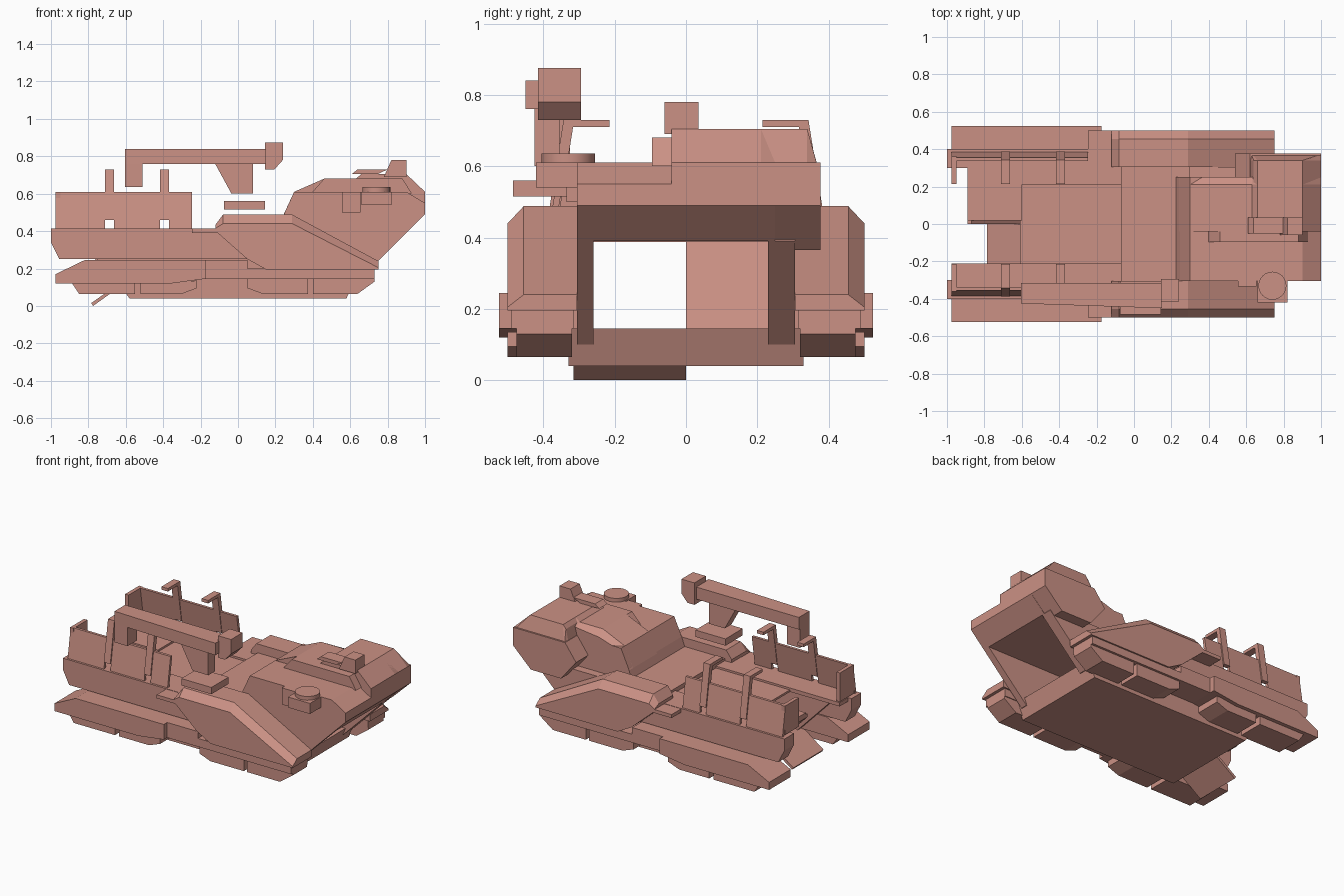
import bpy, bmesh

cube = bpy.data.objects.get("Cube")
if cube:
    bpy.data.objects.remove(cube, do_unlink=True)

paint = bpy.data.materials.new("dusty_rose")
paint.use_nodes = True
rose = (0.6, 0.285, 0.235, 1)
paint.diffuse_color = rose
paint.node_tree.nodes["Principled BSDF"].inputs["Base Color"].default_value = rose


def finish(name, bm):
    bmesh.ops.recalc_face_normals(bm, faces=bm.faces)
    mesh = bpy.data.meshes.new(name)
    bm.to_mesh(mesh)
    bm.free()
    mesh.materials.append(paint)
    obj = bpy.data.objects.new(name, mesh)
    bpy.context.collection.objects.link(obj)
    return obj


def loft(name, sections):
    """Join side profiles (x, z) placed at successive y positions."""
    bm = bmesh.new()
    rings = [[bm.verts.new((x, y, z)) for x, z in pts] for y, pts in sections]
    count = len(rings[0])
    for a, b in zip(rings, rings[1:]):
        for i in range(count):
            j = (i + 1) % count
            bm.faces.new((a[i], a[j], b[j], b[i]))
    bm.faces.new(rings[0])
    bm.faces.new(rings[-1])
    return finish(name, bm)


def prism(name, pts, y0, y1):
    return loft(name, [(y0, pts), (y1, pts)])


def box(name, x0, x1, y0, y1, z0, z1):
    return prism(name, [(x0, z0), (x1, z0), (x1, z1), (x0, z1)], y0, y1)


# Hollow hull: floor, sunken cargo bed and forward deck
prism("hull_floor", [(-.58, .04), (.58, .04), (.625, .145), (-.61, .145), (-.61, .08)], -.33, .33)
box("cargo_bed", -.61, -.07, -.215, .215, .388, .402)
box("forward_deck", -.07, .3, -.305, .305, .388, .43)

# Parts repeated on both sides
for side, s in (("left", 1), ("right", -1)):
    def both(name, pts, y0, y1):
        return prism(f"{side}_{name}", pts, s * y0, s * y1)

    def both_box(name, x0, x1, y0, y1, z0, z1):
        return box(f"{side}_{name}", x0, x1, s * y0, s * y1, z0, z1)

    # Hull wall, bed rail and rear sponson
    inner = .23 if s > 0 else .26
    both("hull_wall", [(-.61, .1), (.61, .1), (.9, .39), (.9, .41), (-.89, .41), (-.89, .39)], inner, .305)
    both_box("bed_rail", -.89 if s > 0 else -.975, -.07, .212, .335, .39, .415)
    both("rear_sponson", [(-1, .415), (-1, .34), (-.955, .25), (.2, .25), (.2, .415)], .3, .4)
    both_box("sponson_ledge", -.245, -.08, .3, .5, .39, .413)

    # Rear fender and skirt pads
    both("rear_fender", [(-.975, .12), (-.36, .12), (-.175, .145), (-.175, .245), (-.82, .245), (-.975, .17)], .3, .525)
    both("rear_skirt_a", [(-.89, .125), (-.85, .065), (-.55, .065), (-.55, .125)], .32, .5)
    both("rear_skirt_b", [(-.52, .125), (-.52, .065), (-.3, .065), (-.22, .095), (-.22, .135)], .32, .5)
    both_box("middle_skirt", -.175, .05, .3, .49, .145, .245)

    # Front fender: faceted along its outer top edge
    full = [(.15, .195), (.75, .195), (.75, .24), (.29, .488), (-.08, .488), (-.12, .435), (-.12, .4), (.05, .25)]
    low = [(.15, .195), (.75, .195), (.75, .205), (.29, .44), (-.08, .44), (-.12, .415), (-.12, .4), (.05, .25)]
    loft(f"{side}_front_fender", [(s * .305, full), (s * .455, full), (s * .5, low)])
    both_box("front_fender_base", .05, .73, .315, .49, .145, .2)
    both("front_skirt_a", [(.05, .17), (.05, .095), (.13, .065), (.375, .065), (.375, .17)], .32, .475)
    both("front_skirt_b", [(.4, .17), (.4, .065), (.64, .065), (.73, .13), (.73, .17)], .32, .475)

    # Leaning cargo panels with hooked posts
    def lean(part, x0, x1, z0, z1, out, thick):
        pts = [(z, .385 - (z - .42) * .16 + d)
               for z, d in ((z0, out), (z1, out), (z1, out - thick), (z0, out - thick))]
        bm = bmesh.new()
        a, b = [[bm.verts.new((x, s * y, z)) for z, y in pts] for x in (x0, x1)]
        for i in range(4):
            j = (i + 1) % 4
            bm.faces.new((a[i], a[j], b[j], b[i]))
        bm.faces.new(a)
        bm.faces.new(b)
        finish(f"{side}_{part}", bm)

    for i, (x0, x1) in enumerate(((-.975, -.71), (-.663, -.416), (-.37, -.245))):
        lean(f"cargo_panel_{i}", x0, x1, .41, .61, 0, .018)
    for i, x in enumerate((-.71, -.416)):
        lean(f"cargo_post_{i}", x, x + .047, .46, .73, .008, .03)
        both_box(f"cargo_hook_{i}", x, x + .047, .215, .34, .71, .73)
    both_box("cargo_end_plate", -.975, -.95, .215, .36, .42, .61)

# Rear of the hull: closed sloping door under a short roof, and a lowered ramp
box("rear_roof", -.89, -.6, .02, .305, .39, .415)
prism("closed_rear_door", [(-.6, .1), (-.62, .1), (-.89, .38), (-.89, .4), (-.87, .4)], .0, .305)
prism("rear_ramp", [(-.775, 0), (-.6, .125), (-.6, .145), (-.785, .015)], -.315, 0)

# Cabin body and raised upper cabin
prism("cabin_body", [(.22, .42), (.245, .49), (.3, .61), (.9, .61), (1, .55), (1, .49), (.9, .39), (.22, .39)], -.305, .25)
upper = [(.24, .48), (.3, .61), (.46, .68), (.63, .68), (.66, .705), (.9, .705), (1, .61), (1, .49), (.9, .45)]
shoulder = [(.24, .48), (.3, .59), (.46, .64), (.63, .66), (.66, .68), (.9, .68), (1, .61), (1, .49), (.9, .45)]
loft("raised_cabin", [(-.04, upper), (.21, upper), (.25, shoulder)])

# Left cheek: six-sided side pod below a bevelled roof edge
prism("cabin_cheek", [(.54, .5), (.62, .61), (1, .61), (1, .49), (.87, .365), (.65, .365)], .23, .377)
roof = [(.62, .6), (.64, .68), (.66, .705), (.9, .705), (1, .61), (1, .6)]
eave = [(.62, .6), (.63, .61), (.64, .612), (.98, .612), (1, .61), (1, .6)]
loft("cheek_roof", [(.2, roof), (.34, roof), (.366, eave)])

# Roof fittings
prism("roof_ridge", [(.39, .6), (.46, .68), (.88, .68), (.93, .6)], -.095, .04)
prism("roof_sight", [(.78, .69), (.82, .78), (.9, .78), (.9, .69)], -.06, .035)
prism("sight_hood", [(.61, .706), (.64, .73), (.8, .73), (.75, .706)], -.05, .035)

# Round turret on the right side of the cabin
box("turret_base", .66, .82, -.42, -.29, .54, .61)
box("turret_bracket", .555, .655, -.335, -.29, .5, .61)
bpy.ops.mesh.primitive_cylinder_add(vertices=24, radius=.075, depth=.03, location=(.74, -.33, .62))
cap = bpy.context.object
cap.name = "turret_cap"
cap.data.materials.append(paint)
bpy.ops.object.shade_smooth_by_angle()

# Crane arm with a bracket hovering over its foot
box("crane_foot", -.075, .145, -.485, -.305, .515, .56)
prism("crane_bracket", [(-.125, .765), (-.035, .6), (.08, .6), (.08, .765)], -.425, -.355)
arm = box("crane_arm", -.605, .15, -.45, -.315, .76, .84)
for v in arm.data.vertices:
    if v.co.x < 0 and v.co.y < -.4:
        v.co.y = -.425
box("crane_rear_drop", -.605, -.51, -.425, -.325, .635, .765)
prism("crane_head", [(.145, .73), (.195, .73), (.24, .78), (.24, .875), (.145, .875)], -.415, -.295)
